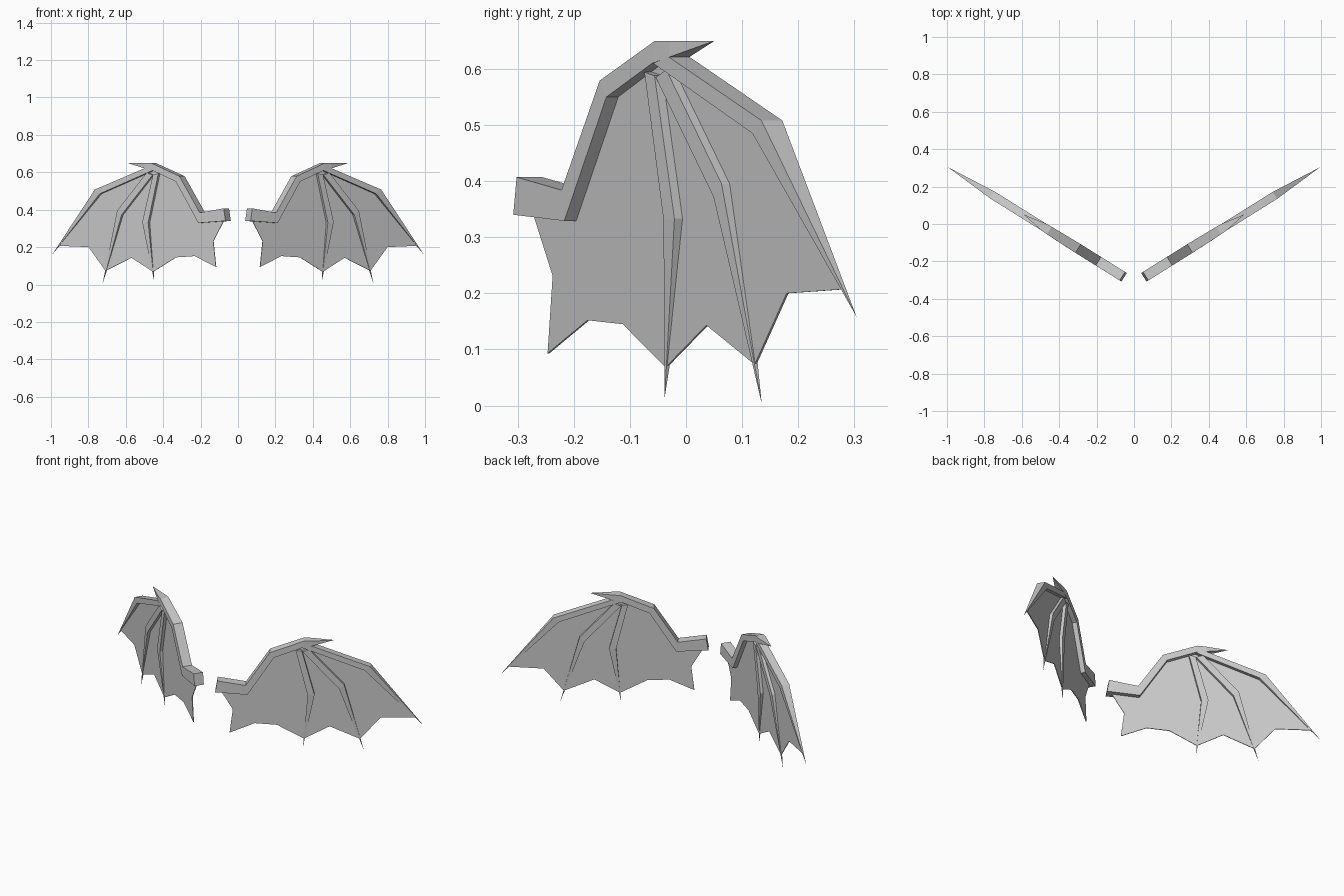
import bpy, bmesh
from mathutils import Vector

cube = bpy.data.objects.get("Cube")
if cube:
    bpy.data.objects.remove(cube, do_unlink=True)

mat = bpy.data.materials.new("wing_grey")
GREY = (0.6, 0.6, 0.6, 1)
mat.diffuse_color = GREY
mat.use_nodes = True
mat.node_tree.nodes["Principled BSDF"].inputs["Base Color"].default_value = GREY

# Each wing lies in an upright plane swept back 32 degrees
NORMAL = Vector((-0.53, 0.848, 0))


def on_wing(y, z, t):
    return Vector((0.064 + (y + 0.278) * 1.6, y, z)) + NORMAL * t


def finish(name, bm):
    bmesh.ops.remove_doubles(bm, verts=bm.verts, dist=0.0002)
    bmesh.ops.dissolve_degenerate(bm, edges=bm.edges, dist=0.0001)
    bmesh.ops.recalc_face_normals(bm, faces=bm.faces)
    me = bpy.data.meshes.new(name)
    bm.to_mesh(me)
    bm.free()
    me.materials.append(mat)
    ob = bpy.data.objects.new(name, me)
    bpy.context.collection.objects.link(ob)
    ob.modifiers.new("both_sides", 'MIRROR').use_mirror_merge = False


def bone(name, stations):
    """Loft a rectangular section through (outer, inner, half thickness)."""
    bm = bmesh.new()
    rings = [[bm.verts.new(on_wing(*p, t)) for p, t in
              ((a, -h), (a, h), (b, h), (b, -h))] for a, b, h in stations]
    for r, q in zip(rings, rings[1:]):
        for i in range(4):
            j = (i + 1) % 4
            bm.faces.new((r[i], r[j], q[j], q[i]))
    bm.faces.new(rings[0])
    if stations[-1][2] > 0:
        bm.faces.new(rings[-1])
    finish(name, bm)


def tip(y, z):
    return ((y, z), (y, z), 0)


# Arm from the shoulder stub over the elbow to the wrist claw
bone("arm_and_claw", [
    ((-0.279, 0.407), (-0.285, 0.340), 0.027),
    ((-0.199, 0.384), (-0.194, 0.329), 0.027),
    ((-0.131, 0.579), (-0.119, 0.550), 0.027),
    ((-0.035, 0.650), (-0.040, 0.610), 0.024),
    ((-0.012, 0.650), (-0.012, 0.621), 0.021),
    tip(0.051, 0.650)])

# Three tapering fingers
bone("outer_finger", [
    ((-0.012, 0.621), (-0.040, 0.610), 0.022),
    ((0.153, 0.508), (0.137, 0.485), 0.022),
    tip(0.304, 0.158)])
bone("middle_finger", [
    ((-0.019, 0.598), (-0.038, 0.585), 0.019),
    ((0.0795, 0.395), (0.065, 0.372), 0.019),
    tip(0.135, 0.003)])
bone("inner_finger", [
    ((-0.040, 0.588), (-0.058, 0.594), 0.019),
    ((-0.0045, 0.333), (-0.024, 0.331), 0.019),
    tip(-0.038, 0.014)])

# Thin scalloped membrane
outline = [(-0.272, 0.345), (-0.236, 0.231), (-0.245, 0.093), (-0.174, 0.152),
           (-0.111, 0.145), (-0.035, 0.068), (0.038, 0.143), (0.124, 0.073),
           (0.181, 0.2), (0.281, 0.207), (0.145, 0.497), (-0.025, 0.616),
           (-0.040, 0.625), (-0.125, 0.562), (-0.197, 0.345)]
bm = bmesh.new()
front = [bm.verts.new(on_wing(y, z, -0.002)) for y, z in outline]
back = [bm.verts.new(on_wing(y, z, 0.002)) for y, z in outline]
bm.faces.new(front)
bm.faces.new(back[::-1])
for i in range(len(outline)):
    j = (i + 1) % len(outline)
    bm.faces.new((front[i], front[j], back[j], back[i]))
finish("membrane", bm)
